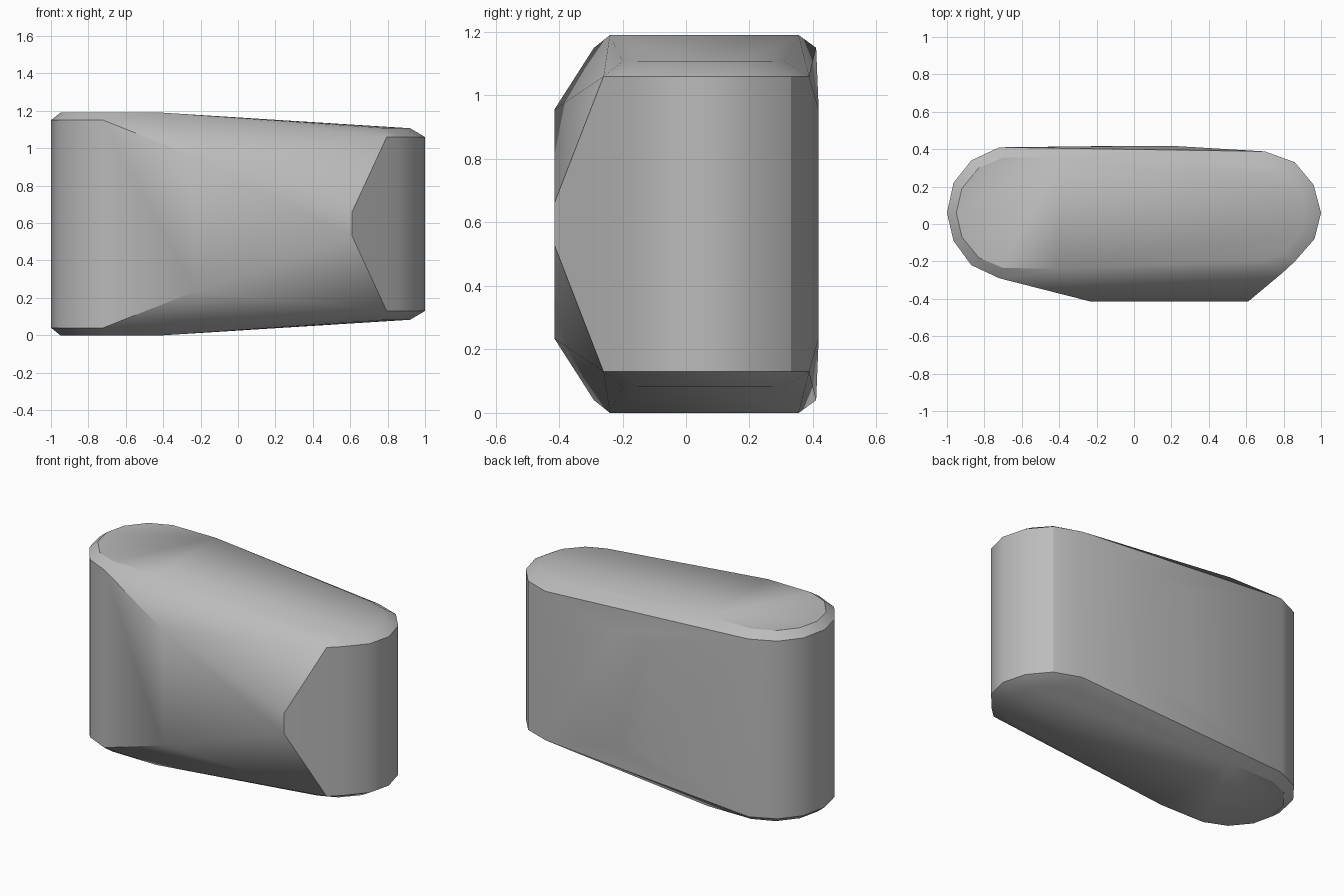
import bpy
import bmesh
import math

# Remove the default object
cube = bpy.data.objects.get("Cube")
if cube:
    bpy.data.objects.remove(cube, do_unlink=True)

# Plain grey material
GREY = (0.5, 0.5, 0.5, 1)
mat = bpy.data.materials.new("grey")
mat.use_nodes = True
mat.diffuse_color = GREY
mat.node_tree.nodes["Principled BSDF"].inputs["Base Color"].default_value = GREY

MID = 0.595  # height of the mirror plane between top and bottom

# Each ring: height above the mirror plane, then its plan points
left_rim = (0.555, [(-0.72, 0.41), (-0.87, 0.34), (-0.965, 0.22), (-1, 0.06),
                    (-0.965, -0.09), (-0.87, -0.22), (-0.72, -0.29)])
left_cap = (0.595, [(-0.4, 0.355), (-0.7, 0.355), (-0.83, 0.3), (-0.92, 0.19), (-0.95, 0.06),
                    (-0.92, -0.07), (-0.83, -0.18), (-0.7, -0.235), (-0.4, -0.24)])
right_rim = (0.465, [(0.7, 0.388), (0.86, 0.33), (0.96, 0.21), (1, 0.06),
                     (0.965, -0.08), (0.86, -0.2), (0.795, -0.26)])
right_cap = (0.512, [(0.68, 0.31), (0.81, 0.27), (0.89, 0.18), (0.92, 0.06),
                     (0.89, -0.05), (0.8, -0.15), (0.68, -0.2)])
# Bulges on the broad front and back faces
front_wide = (0.36, [(-0.23, -0.415)])
front_narrow = (0.065, [(0.61, -0.415)])
back_bulge = (0.36, [(-0.03, 0.418), (0.2, 0.418)])

# Wrap one tight shell around all the rings, mirrored top to bottom
bm = bmesh.new()
for height, plan in (left_rim, left_cap, right_rim, right_cap,
                     front_wide, front_narrow, back_bulge):
    for x, y in plan:
        for side in (-1, 1):
            bm.verts.new((x, y, MID + side * height))
hull = bmesh.ops.convex_hull(bm, input=bm.verts[:])
loose = {g for g in hull["geom_interior"] + hull["geom_unused"]
         if isinstance(g, bmesh.types.BMVert)}
bmesh.ops.delete(bm, geom=list(loose), context='VERTS')
bmesh.ops.dissolve_limit(bm, angle_limit=math.radians(0.5),
                         verts=bm.verts[:], edges=bm.edges[:])
bmesh.ops.recalc_face_normals(bm, faces=bm.faces[:])

mesh = bpy.data.meshes.new("rounded_block")
bm.to_mesh(mesh)
bm.free()
mesh.materials.append(mat)
block = bpy.data.objects.new("rounded_block", mesh)
bpy.context.collection.objects.link(block)

# Soft shading with crisp rims
bpy.ops.object.select_all(action='DESELECT')
block.select_set(True)
bpy.context.view_layer.objects.active = block
bpy.ops.object.shade_smooth_by_angle(angle=math.radians(30))
